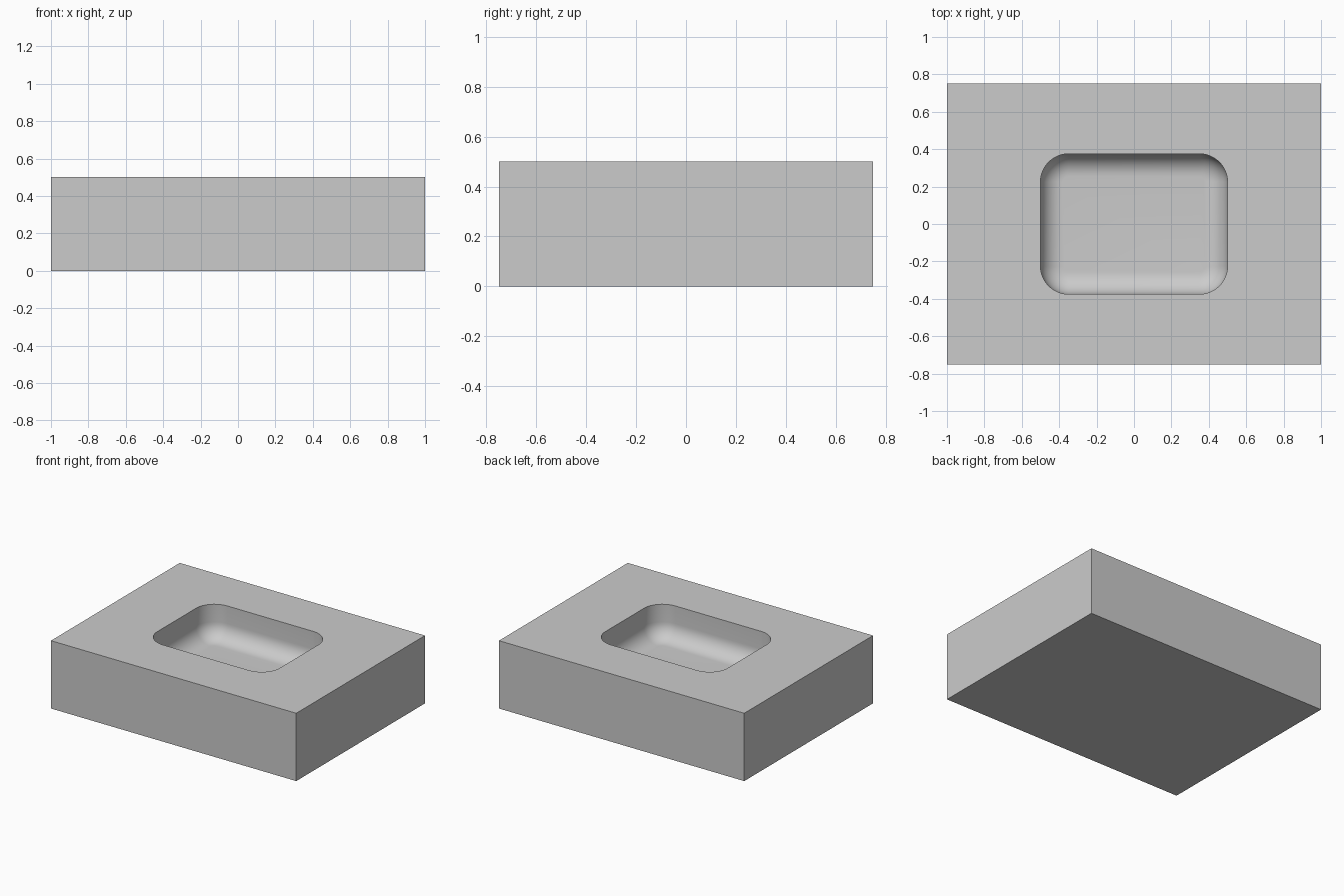
import bpy, bmesh
from math import sin, cos, pi

if "Cube" in bpy.data.objects:
    bpy.data.objects.remove(bpy.data.objects["Cube"])

HALF_X, HALF_Y, HEIGHT = 1.0, 0.75, 0.5
POCKET_X, POCKET_Y, DEPTH = 0.5, 0.375, 0.25
CORNER, FILLET = 0.15, 0.12
ARC_STEPS, FILLET_STEPS = 12, 10
SIGNS = [(1, 1), (-1, 1), (-1, -1), (1, -1)]

grey = bpy.data.materials.new("plain grey")
grey.use_nodes = True
colour = (0.6, 0.6, 0.6, 1)
grey.diffuse_color = colour
grey.node_tree.nodes["Principled BSDF"].inputs["Base Color"].default_value = colour

bm = bmesh.new()


def rounded_ring(inset, z):
    """Rounded rectangle, counter-clockwise, one arc per corner."""
    radius = CORNER - inset
    ring = []
    for k, (sx, sy) in enumerate(SIGNS):
        for i in range(ARC_STEPS + 1):
            a = (k + i / ARC_STEPS) * pi / 2
            ring.append(bm.verts.new((sx * (POCKET_X - CORNER) + radius * cos(a),
                                      sy * (POCKET_Y - CORNER) + radius * sin(a), z)))
    return ring


# Outer block: base and four walls
low, high = [[bm.verts.new((sx * HALF_X, sy * HALF_Y, z)) for sx, sy in SIGNS]
             for z in (0, HEIGHT)]
bm.faces.new(low[::-1])
for k in range(4):
    n = (k + 1) % 4
    bm.faces.new((low[k], low[n], high[n], high[k]))

# Pocket: straight wall, then a rounded transition to the flat floor
rings = [rounded_ring(0, HEIGHT)]
for i in range(FILLET_STEPS + 1):
    a = i / FILLET_STEPS * pi / 2
    rings.append(rounded_ring(FILLET * (1 - cos(a)),
                              HEIGHT - DEPTH + FILLET * (1 - sin(a))))
count = len(rings[0])
for upper, lower in zip(rings, rings[1:]):
    for i in range(count):
        j = (i + 1) % count
        bm.faces.new((upper[i], upper[j], lower[j], lower[i]))
bm.faces.new(rings[-1])

# Top face around the pocket: a fan at each corner, a quad along each side
rim, per = rings[0], ARC_STEPS + 1
for k in range(4):
    for i in range(k * per, k * per + ARC_STEPS):
        bm.faces.new((high[k], rim[i + 1], rim[i]))
    n = (k + 1) % 4
    bm.faces.new((high[k], high[n], rim[n * per], rim[k * per + ARC_STEPS]))

bmesh.ops.recalc_face_normals(bm, faces=bm.faces)
mesh = bpy.data.meshes.new("block_with_pocket")
bm.to_mesh(mesh)
bm.free()
mesh.materials.append(grey)
block = bpy.data.objects.new("block_with_pocket", mesh)
bpy.context.collection.objects.link(block)

bpy.ops.object.select_all(action="DESELECT")
block.select_set(True)
bpy.context.view_layer.objects.active = block
bpy.ops.object.shade_smooth_by_angle(angle=pi / 6)
